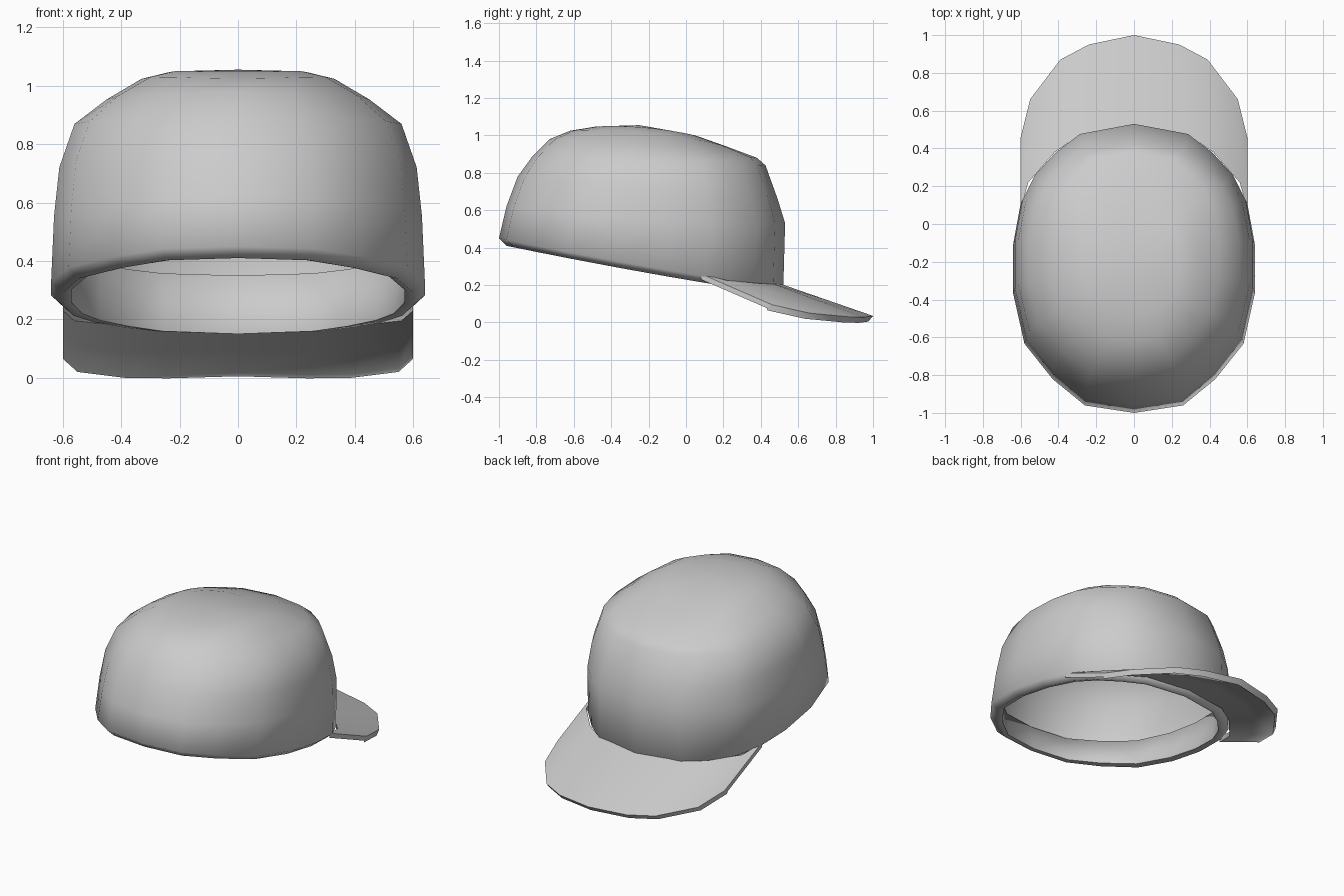
import bpy, bmesh

if "Cube" in bpy.data.objects:
    bpy.data.objects.remove(bpy.data.objects["Cube"])


def make_object(name, bm, thickness, angle):
    bmesh.ops.recalc_face_normals(bm, faces=bm.faces)
    me = bpy.data.meshes.new(name)
    bm.to_mesh(me)
    bm.free()
    ob = bpy.data.objects.new(name, me)
    bpy.context.collection.objects.link(ob)
    if thickness:
        s = ob.modifiers.new("thickness", 'SOLIDIFY')
        s.thickness = thickness
        s.offset = -1
    bpy.ops.object.select_all(action='DESELECT')
    ob.select_set(True)
    bpy.context.view_layer.objects.active = ob
    bpy.ops.object.shade_smooth_by_angle(angle=angle)
    return ob


def bridge(bm, a, b, closed):
    n = len(a)
    for i in range(n if closed else n - 1):
        j = (i + 1) % n
        bm.faces.new((a[i], a[j], b[j], b[i]))


# Head outline, back to front (half), then mirrored to a closed loop
half = [(0, -1), (.26, -.96), (.43, -.82), (.58, -.63), (.64, -.36), (.64, -.1),
        (.60, .12), (.53, .26), (.42, .38), (.29, .48), (0, .535)]
loop = half + [(-x, y) for x, y in half[-2:0:-1]]
outline = [(x / .64, (y + 1) / 1.535) for x, y in loop]

# Rings: half width, back y, back z, front y, front z, bulge at the middle
rings = [
    (.570, -.94, .56, .475, .350, 0),      # sweatband top
    (.570, -.93, .41, .470, .150, 0),      # rim, inner edge
    (.600, -.96, .41, .490, .150, -.01),
    (.640, -1.0, .45, .520, .180, -.01),   # rim, outer edge
    (.630, -.96, .62, .530, .530, -.03),
    (.612, -.90, .78, .490, .660, -.01),
    (.560, -.82, .89, .425, .840, 0),
    (.450, -.73, .98, .380, .880, .015),
    (.330, -.62, 1.025, .220, .940, .035),
    (.240, -.48, 1.048, .050, 1.0, .018),
]

# Crown with folded-in rim and inner sweatband
bm = bmesh.new()
prev = None
for hx, yb, zb, yf, zf, bulge in rings:
    cur = [bm.verts.new((hx * u, yb + t * (yf - yb),
                         zb + t * (zf - zb) + bulge * (1 - (2 * t - 1) ** 2)))
           for u, t in outline]
    if prev:
        bridge(bm, prev, cur, True)
    prev = cur
top = bm.verts.new((0, -.25, 1.055))
for i, v in enumerate(prev):
    bm.faces.new((v, prev[(i + 1) % len(prev)], top))
make_object("crown", bm, 0.006, 1.2)

# Brim: lofted from the crown's front to the visor edge, thickened downwards
inner = [(.60, .08, .26), (.56, .22, .225), (.42, .38, .21), (.29, .47, .205), (0, .51, .205)]
outer = [(.60, .46, .095), (.55, .66, .05), (.39, .87, .03), (.24, .95, .028), (0, 1.0, .035)]


def mirrored(pts):
    return pts + [(-x, y, z) for x, y, z in pts[-2::-1]]


bm = bmesh.new()
layers = []
for drop in (0, .03):
    rows = []
    for t in (0, .5, .93, 1):
        row = []
        for a, b in zip(mirrored(inner), mirrored(outer)):
            p = [a[k] + t * (b[k] - a[k]) for k in range(3)]
            if drop and t == 1:
                p[1] -= .025
            row.append(bm.verts.new((p[0], p[1], p[2] - drop)))
        rows.append(row)
    for a, b in zip(rows, rows[1:]):
        bridge(bm, a, b, False)
    layers.append(rows)
up, low = layers
bridge(bm, up[-1], low[-1], False)
bridge(bm, up[0], low[0], False)
for end in (0, -1):
    bridge(bm, [r[end] for r in up], [r[end] for r in low], False)
make_object("brim", bm, 0, 0.9)
